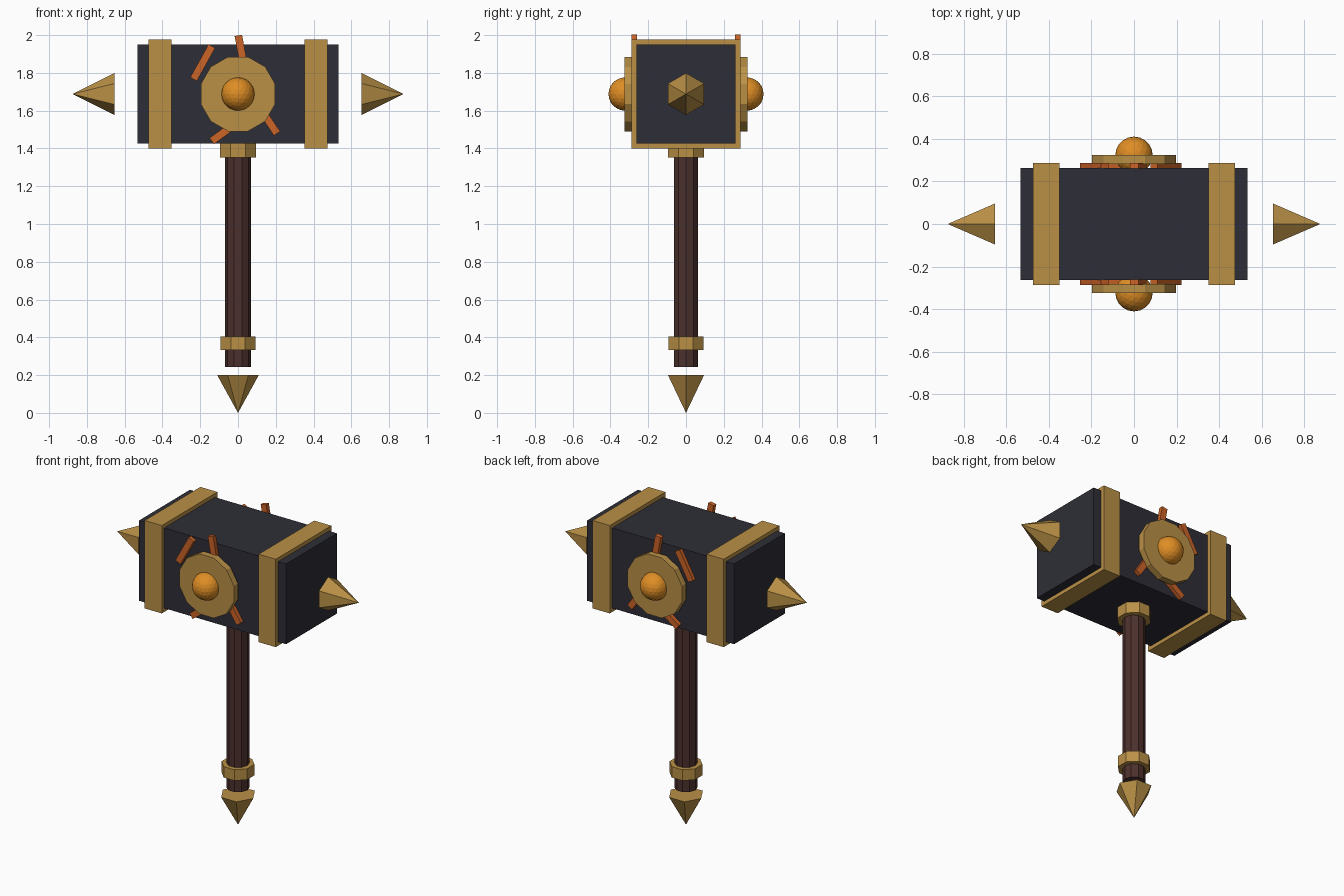
import bpy, bmesh, math
from mathutils import Matrix, Vector

if "Cube" in bpy.data.objects:
    bpy.data.objects.remove(bpy.data.objects["Cube"])

CZ = 1.688  # height of the head's centre


def material(name, rgb):
    m = bpy.data.materials.new(name)
    m.diffuse_color = (*rgb, 1)
    m.use_nodes = True
    m.node_tree.nodes["Principled BSDF"].inputs["Base Color"].default_value = m.diffuse_color
    return m


GOLD = material("gold", (0.49, 0.28, 0.062))
IRON = material("dark iron", (0.027, 0.027, 0.038))
WOOD = material("dark wood", (0.072, 0.030, 0.026))
GEM = material("amber", (0.74, 0.27, 0.018))
RUNE = material("burnt orange", (0.60, 0.125, 0.020))


def finish(name, bm, mat):
    bmesh.ops.recalc_face_normals(bm, faces=bm.faces)
    me = bpy.data.meshes.new(name)
    bm.to_mesh(me)
    bm.free()
    me.materials.append(mat)
    ob = bpy.data.objects.new(name, me)
    bpy.context.collection.objects.link(ob)
    return ob


def box(name, centre, size, mat, tilt=0):
    """Box, tilted clockwise as seen from the front."""
    bm = bmesh.new()
    m = (Matrix.Translation(centre) @ Matrix.Rotation(tilt, 4, 'Y')
         @ Matrix.Diagonal((*size, 1)))
    bmesh.ops.create_cube(bm, size=1, matrix=m)
    return finish(name, bm, mat)


def prism(name, a, b, r1, r2, sides, mat, start, spin=0):
    """Prism or cone from a to b; first corner lies towards start."""
    a, b = Vector(a), Vector(b)
    w = (b - a).normalized()
    u = Vector(start)
    v = w.cross(u)
    bm = bmesh.new()

    def ring(c, r):
        if r == 0:
            return [bm.verts.new(c)]
        ang = [spin + math.tau * i / sides for i in range(sides)]
        return [bm.verts.new(c + r * (math.cos(t) * u + math.sin(t) * v)) for t in ang]

    lo, hi = ring(a, r1), ring(b, r2)
    bm.faces.new(lo)
    if len(hi) > 1:
        bm.faces.new(hi)
    for i in range(sides):
        j = (i + 1) % sides
        if len(hi) > 1:
            bm.faces.new((lo[i], lo[j], hi[j], hi[i]))
        else:
            bm.faces.new((lo[i], lo[j], hi[0]))
    return finish(name, bm, mat)


X, Z = (1, 0, 0), (0, 0, 1)

# Handle, collars and pommel spike
prism("handle", (0, 0, 0.243), (0, 0, 1.44), 0.068, 0.068, 10, WOOD, X)
for name, z0, z1, r in (("upper_collar", 1.352, 1.43, 0.104),
                        ("lower_collar", 0.333, 0.405, 0.100)):
    prism(name, (0, 0, z0), (0, 0, z1), r, r, 8, GOLD, X, math.pi / 8)
prism("pommel_spike", (0, 0, 0.20), (0, 0, 0), 0.11, 0, 6, GOLD, X)

# Head block
box("head", (0, 0, CZ), (1.066, 0.526, 0.526), IRON)

# Bands and floating side spikes
for s, side in ((-1, "left"), (1, "right")):
    box(side + "_band", (s * 0.413, 0, CZ), (0.124, 0.576, 0.576), GOLD)
    prism(side + "_spike", (s * 0.654, 0, CZ), (s * 0.876, 0, CZ), 0.111, 0, 6, GOLD, Z)

# Rune bars: centre x, centre z, tilt in degrees
BARS = ((-0.187, 1.854, 29), (0.020, 1.900, -10.5),
        (0.151, 1.562, -34), (-0.058, 1.498, 54))

# Boss, gem and rune bars on both faces
for s, side in ((-1, "front"), (1, "back")):
    prism(side + "_boss", (0, s * 0.282, CZ), (0, s * 0.325, CZ),
          0.204, 0.204, 12, GOLD, X, math.pi / 12)
    bm = bmesh.new()
    bmesh.ops.create_icosphere(bm, subdivisions=3, radius=0.088,
                               matrix=Matrix.Translation((0, s * 0.323, CZ)))
    finish(side + "_gem", bm, GEM)
    for i, (x, z, deg) in enumerate(BARS):
        box(f"{side}_rune_bar_{i + 1}", (x, s * 0.274, z), (0.04, 0.028, 0.2),
            RUNE, math.radians(deg))
